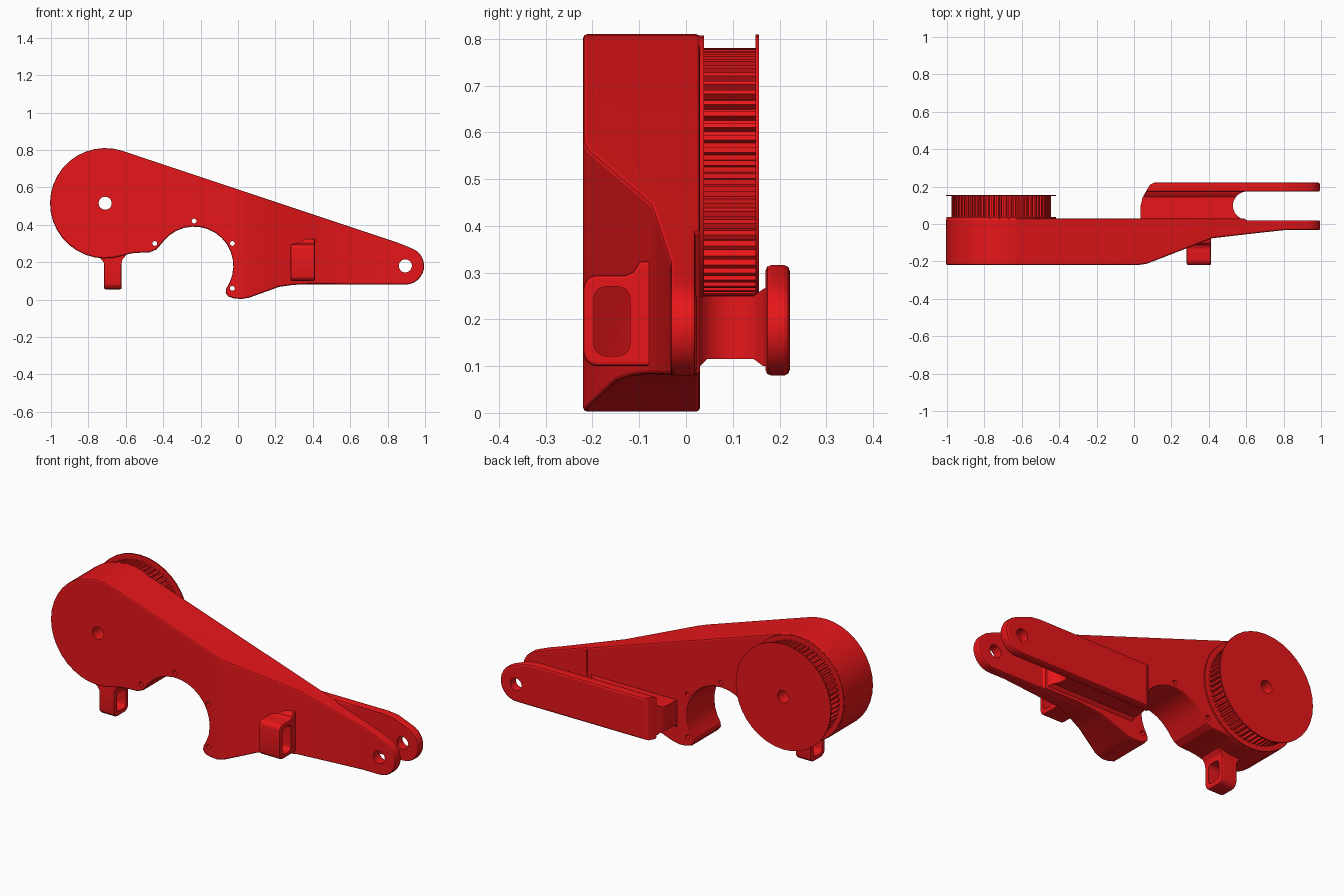
import bpy, bmesh
from math import sin, cos, pi, radians

if "Cube" in bpy.data.objects:
    bpy.data.objects.remove(bpy.data.objects["Cube"])

red = bpy.data.materials.new("red_plastic")
red.diffuse_color = (0.8, 0.008, 0.01, 1)
red.use_nodes = True
red.node_tree.nodes["Principled BSDF"].inputs["Base Color"].default_value = red.diffuse_color


def arc(cx, cy, r, a0, a1, n):
    return [(cx + r * cos(radians(a0 + (a1 - a0) * i / n)),
             cy + r * sin(radians(a0 + (a1 - a0) * i / n))) for i in range(n + 1)]


def circle(cx, cy, r, n):
    return arc(cx, cy, r, 0, 360, n)[:-1]


def rounded(x0, y0, x1, y1, r, n=4):
    return (arc(x1 - r, y1 - r, r, 0, 90, n) + arc(x0 + r, y1 - r, r, 90, 180, n)
            + arc(x0 + r, y0 + r, r, 180, 270, n) + arc(x1 - r, y0 + r, r, 270, 360, n))


def prism(name, pts, axis, lo, hi):
    """Extrude a 2D outline along an axis between lo and hi."""
    place = {'x': lambda p, t: (t, p[0], p[1]),
             'y': lambda p, t: (p[0], t, p[1]),
             'z': lambda p, t: (p[0], p[1], t)}[axis]
    bm = bmesh.new()
    a = [bm.verts.new(place(p, lo)) for p in pts]
    b = [bm.verts.new(place(p, hi)) for p in pts]
    bm.faces.new(a)
    bm.faces.new(b)
    n = len(pts)
    for i in range(n):
        bm.faces.new((a[i], a[(i + 1) % n], b[(i + 1) % n], b[i]))
    bmesh.ops.recalc_face_normals(bm, faces=bm.faces)
    me = bpy.data.meshes.new(name)
    bm.to_mesh(me)
    bm.free()
    me.materials.append(red)
    ob = bpy.data.objects.new(name, me)
    bpy.context.collection.objects.link(ob)
    return ob


def apply(ob, mod):
    bpy.context.view_layer.objects.active = ob
    bpy.ops.object.modifier_apply(modifier=mod.name)


def boolean(ob, other, op):
    m = ob.modifiers.new("bool", 'BOOLEAN')
    m.operation, m.object, m.solver = op, other, 'EXACT'
    apply(ob, m)
    bpy.data.objects.remove(other)


def bevel(ob, width, seg=2, angle=50):
    m = ob.modifiers.new("bevel", 'BEVEL')
    m.width, m.segments = width, seg
    m.limit_method, m.angle_limit = 'ANGLE', radians(angle)
    apply(ob, m)


def drill(ob, x, z, r, n=20):
    boolean(ob, prism("cutter", circle(x, z, r, n), 'y', -0.5, 0.5), 'DIFFERENCE')


HUB = (-0.71, 0.515)
TIP = (0.895, 0.18)

# Arm body: side outline intersected with the tapering plan outline
side = (arc(*HUB, 0.295, 71.6, 288, 22)
        + [(-0.57, 0.247), (-0.53, 0.25), (-0.47, 0.253), (-0.435, 0.268), (-0.41, 0.297)]
        + arc(-0.235, 0.18, 0.21, 140, -25, 14)
        + [(-0.063, 0.058), (-0.066, 0.035), (-0.052, 0.016), (-0.02, 0.006), (0.02, 0.003),
           (0.06, 0.01), (0.22, 0.068), (0.29, 0.078), (0.38, 0.083)]
        + arc(*TIP, 0.1, -90, 72, 12)
        + [(0.85, 0.306), (0.81, 0.319)])
body = prism("arm_body", side, 'y', -0.22, 0.03)
plan = [(-1.2, -0.3), (0.02, -0.3), (0.02, -0.22), (0.07, -0.212), (0.42, -0.076), (0.6, -0.055),
        (0.8, -0.033), (1.2, -0.033), (1.2, 0.02), (0.6, 0.02), (0.55, 0.06), (-1.2, 0.06)]
boolean(body, prism("cutter", plan, 'z', -0.5, 1.2), 'INTERSECT')
bevel(body, 0.008)
drill(body, *HUB, 0.035)
drill(body, *TIP, 0.035)
for x, z in ((-0.445, 0.3), (-0.235, 0.42), (-0.03, 0.3), (-0.03, 0.06)):
    drill(body, x, z, 0.013, 12)

# Rear fork: plate joined to the body by a web with a rounded slot
plate = (arc(*TIP, 0.1, -90, 72, 12)
         + [(0.84, 0.309), (0.78, 0.316), (0.03, 0.316), (0.03, 0.08)])
fork = prism("rear_fork", plate, 'y', 0.17, 0.222)
bevel(fork, 0.012)
web = [(0.0, 0.08), (0.025, 0.095), (0.045, 0.115), (0.145, 0.115), (0.165, 0.1), (0.19, 0.1),
       (0.19, 0.275), (0.165, 0.265), (0.145, 0.25), (0.0, 0.25)]
boolean(fork, prism("web", web, 'x', 0.035, 0.65), 'UNION')
fork_plan = ([(0.036, -0.1), (0.036, 0.1), (0.045, 0.14), (0.07, 0.185), (0.085, 0.21),
              (0.115, 0.225), (1.2, 0.225), (1.2, 0.174)]
             + arc(0.605, 0.098, 0.076, 90, 270, 14) + [(0.605, -0.1)])
boolean(fork, prism("cutter", fork_plan, 'z', -0.5, 1.0), 'INTERSECT')
drill(fork, *TIP, 0.035)

# Toothed pulley with a flange on each side
TEETH = 60
teeth = []
for i in range(TEETH):
    for f, r in ((0, 0.249), (0.4, 0.249), (0.5, 0.265), (0.9, 0.265)):
        a = 2 * pi * (i + f) / TEETH
        teeth.append((HUB[0] + r * cos(a), HUB[1] + r * sin(a)))
pulley = prism("pulley_teeth", teeth, 'y', 0.025, 0.152)
drill(pulley, *HUB, 0.035)
for name, r, y0, y1 in (("inner_flange", 0.292, 0.028, 0.038), ("outer_flange", 0.294, 0.149, 0.156)):
    drill(prism(name, circle(*HUB, r, 36), 'y', y0, y1), *HUB, 0.035)

# Cable loop on the front slope
loop_side = (arc(-0.19, 0.13, 0.03, 270, 180, 4) + arc(-0.19, 0.265, 0.03, 180, 90, 4)
             + [(-0.13, 0.295), (-0.112, 0.303), (-0.1, 0.325), (-0.05, 0.325), (-0.05, 0.1)])
loop = prism("front_cable_loop", loop_side, 'x', 0.282, 0.412)
bevel(loop, 0.008)
boolean(loop, prism("cutter", rounded(-0.197, 0.122, -0.12, 0.27, 0.025), 'x', 0, 1), 'DIFFERENCE')

# Cable loop under the hub, with a flared root
lower = prism("lower_cable_loop", rounded(-0.205, 0.055, -0.075, 0.27, 0.035), 'x', -0.717, -0.622)
bevel(lower, 0.008)
boolean(lower, prism("cutter", rounded(-0.18, 0.08, -0.1, 0.19, 0.025), 'x', -1, 0), 'DIFFERENCE')
root = [(-0.742, 0.235), (-0.735, 0.218), (-0.722, 0.205), (-0.715, 0.191), (-0.624, 0.191),
        (-0.617, 0.215), (-0.6, 0.235), (-0.6, 0.26), (-0.742, 0.26)]
prism("lower_loop_root", root, 'y', -0.205, -0.075)

# Smooth shading with sharp edges kept
for ob in bpy.data.objects:
    ob.select_set(True)
    bpy.context.view_layer.objects.active = ob
bpy.ops.object.shade_smooth_by_angle(angle=radians(20))
